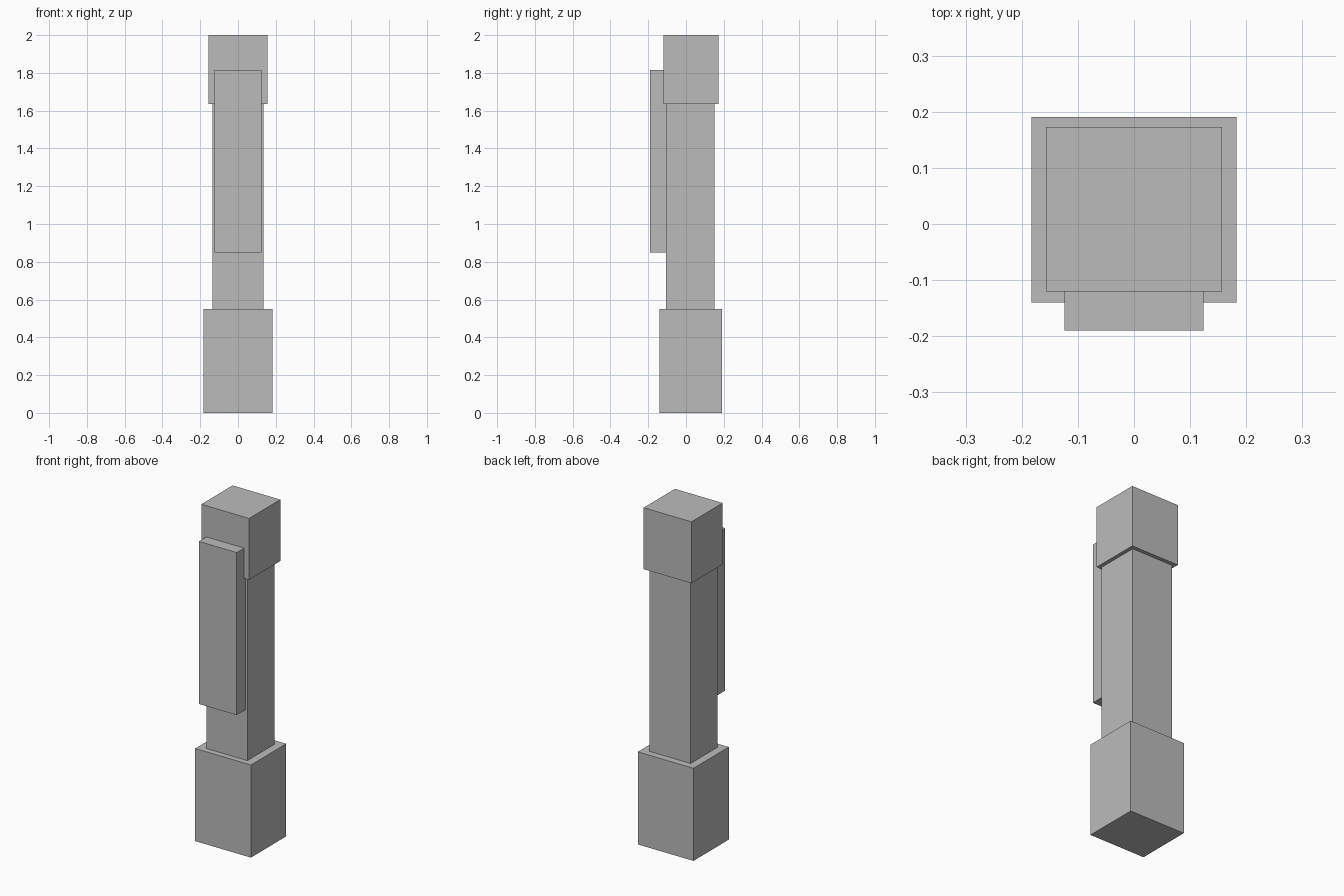
import bpy

if "Cube" in bpy.data.objects:
    bpy.data.objects.remove(bpy.data.objects["Cube"], do_unlink=True)

# Single plain grey material
grey = bpy.data.materials.new("plain_grey")
grey.use_nodes = True
colour = (0.5, 0.5, 0.5, 1)
grey.diffuse_color = colour
grey.node_tree.nodes["Principled BSDF"].inputs["Base Color"].default_value = colour


def block(name, half_width, y_range, z_range):
    """Box centred on x = 0, spanning the given depth and height."""
    (y0, y1), (z0, z1) = y_range, z_range
    bpy.ops.mesh.primitive_cube_add(size=1, location=(0, (y0 + y1) / 2, (z0 + z1) / 2))
    obj = bpy.context.object
    obj.name = name
    obj.scale = (2 * half_width, y1 - y0, z1 - z0)
    bpy.ops.object.transform_apply(location=False, rotation=False, scale=True)
    obj.data.materials.append(grey)
    return obj


# Square post: wide plinth, slim shaft, square cap
block("plinth", 0.183, (-0.14, 0.191), (0, 0.55))
block("shaft", 0.135, (-0.105, 0.15), (0.55, 1.635))
block("cap", 0.157, (-0.12, 0.173), (1.635, 2))

# Raised panel on the front, overlapping the cap
block("front_panel", 0.124, (-0.19, -0.105), (0.85, 1.815))
